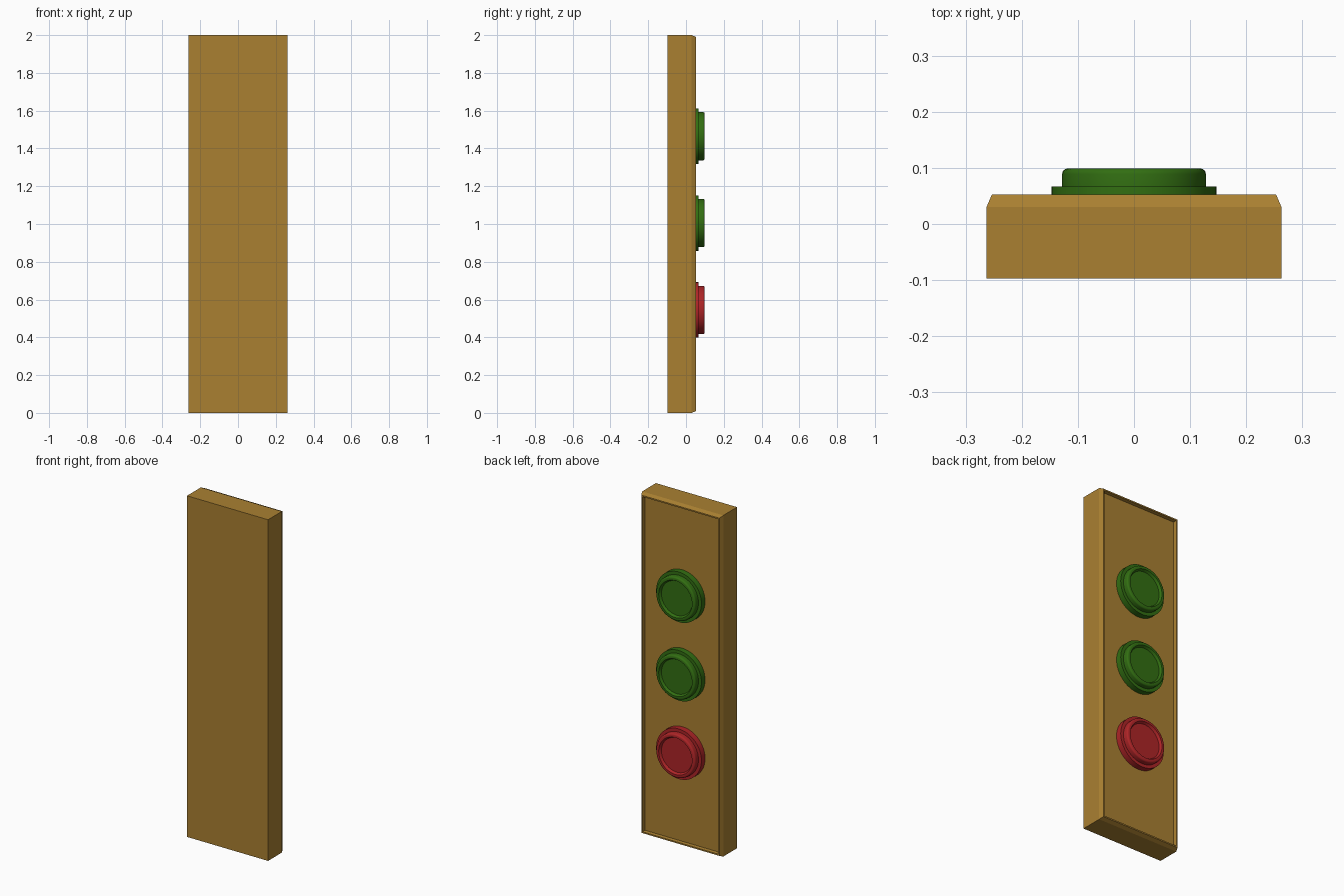
import bpy, bmesh, math

if "Cube" in bpy.data.objects:
    bpy.data.objects.remove(bpy.data.objects["Cube"])


def material(name, rgb):
    m = bpy.data.materials.new(name)
    m.diffuse_color = (*rgb, 1)
    m.use_nodes = True
    m.node_tree.nodes["Principled BSDF"].inputs["Base Color"].default_value = m.diffuse_color
    return m


def finish(name, bm, mat):
    bmesh.ops.recalc_face_normals(bm, faces=bm.faces[:])
    me = bpy.data.meshes.new(name)
    bm.to_mesh(me)
    bm.free()
    me.materials.append(mat)
    ob = bpy.data.objects.new(name, me)
    bpy.context.collection.objects.link(ob)
    return ob


def loft(bm, rings):
    """Bridge successive vertex rings and cap both ends."""
    loops = [[bm.verts.new(p) for p in r] for r in rings]
    n = len(loops[0])
    for a, b in zip(loops, loops[1:]):
        for i in range(n):
            j = (i + 1) % n
            bm.faces.new((a[i], a[j], b[j], b[i]))
    bm.faces.new(loops[0])
    bm.faces.new(loops[-1])


brown = material("tan brown", (0.40, 0.216, 0.031))
green = material("dark green", (0.032, 0.157, 0.006))
red = material("red", (0.42, 0.018, 0.020))

# Housing: box with chamfered rear edge, thin rim and recessed panel (inset, y)
PANEL_Y = 0.033
steps = [(0, -0.097), (0, 0.030), (0.010, 0.053), (0.018, 0.053), (0.020, PANEL_Y)]
bm = bmesh.new()
loft(bm, [[(sx * (0.263 - d), y, 1 + sz * (1 - d))
           for sx, sz in ((-1, -1), (1, -1), (1, 1), (-1, 1))] for d, y in steps])
finish("housing", bm, brown)

# Round buttons: flange, rounded cap and dished face (radius, y)
R, TOP, F = 0.128, 0.099, 0.010
profile = [(0.147, PANEL_Y - 0.005), (0.147, 0.067), (R, 0.067)]
profile += [(R - F + F * math.cos(a), TOP - F + F * math.sin(a))
            for a in (math.pi / 8 * k for k in range(5))]
profile += [(0.108, TOP), (0.100, 0.085)]
SIDES = 48
for name, z, mat in (("upper_button", 1.465, green),
                     ("middle_button", 1.005, green),
                     ("lower_button", 0.545, red)):
    bm = bmesh.new()
    loft(bm, [[(r * math.cos(2 * math.pi * i / SIDES), y,
                z + r * math.sin(2 * math.pi * i / SIDES)) for i in range(SIDES)]
              for r, y in profile])
    ob = finish(name, bm, mat)
    bpy.ops.object.select_all(action='DESELECT')
    ob.select_set(True)
    bpy.context.view_layer.objects.active = ob
    bpy.ops.object.shade_smooth_by_angle(angle=math.radians(35))
